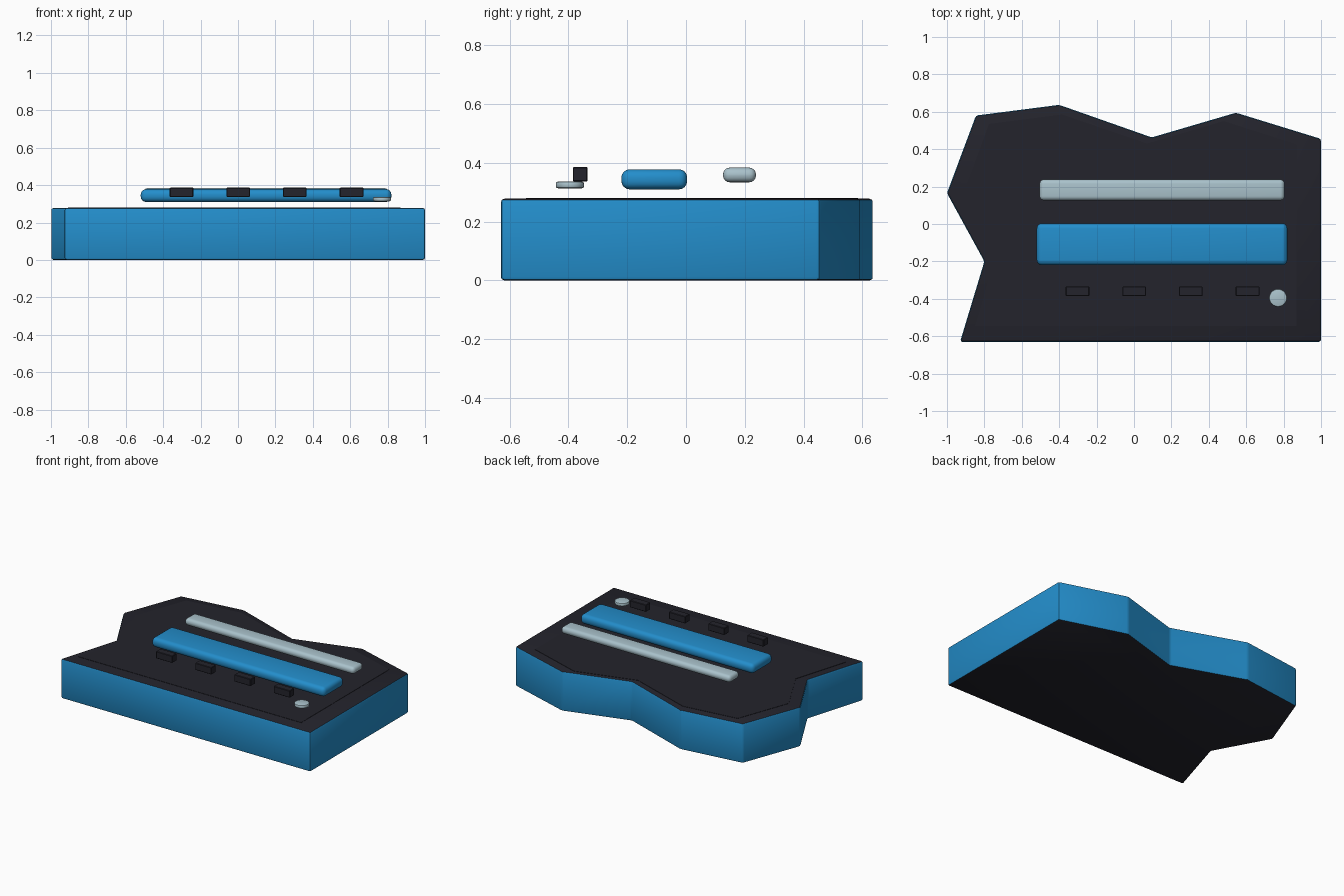
import bpy, bmesh, math

if "Cube" in bpy.data.objects:
    bpy.data.objects.remove(bpy.data.objects["Cube"])


def material(name, rgb):
    m = bpy.data.materials.new(name)
    m.diffuse_color = (*rgb, 1)
    m.use_nodes = True
    m.node_tree.nodes["Principled BSDF"].inputs["Base Color"].default_value = m.diffuse_color
    return m


BLUE = material("bright blue", (0.017, 0.27, 0.60))
DARK = material("dark charcoal", (0.017, 0.017, 0.025))
SILVER = material("pale silver", (0.40, 0.54, 0.60))


def finish(name, bm, mats):
    bmesh.ops.recalc_face_normals(bm, faces=bm.faces)
    me = bpy.data.meshes.new(name)
    bm.to_mesh(me)
    bm.free()
    ob = bpy.data.objects.new(name, me)
    bpy.context.collection.objects.link(ob)
    for m in mats:
        me.materials.append(m)
    bpy.context.view_layer.objects.active = ob
    ob.select_set(True)
    bpy.ops.object.shade_smooth_by_angle(angle=math.radians(35))
    ob.select_set(False)
    return ob


def bevel(bm, width, segments):
    bmesh.ops.bevel(bm, geom=bm.edges[:], offset=width, segments=segments,
                    profile=0.5, affect='EDGES')


def slab(name, outline, z0, z1, width, mats):
    """Extruded outline, caps dark and walls in the first material."""
    bm = bmesh.new()
    base = bm.faces.new([bm.verts.new((x, y, z0)) for x, y in outline])
    up = bmesh.ops.extrude_face_region(bm, geom=[base], use_keep_orig=True)
    for v in up["geom"]:
        if isinstance(v, bmesh.types.BMVert):
            v.co.z = z1
    bmesh.ops.recalc_face_normals(bm, faces=bm.faces)
    if width:
        bevel(bm, width, 2)
    bm.normal_update()
    for f in bm.faces:
        f.material_index = len(mats) - 1 if abs(f.normal.z) > 0.85 else 0
    return finish(name, bm, mats)


def box(name, x, y, z, width, segments, mat):
    bm = bmesh.new()
    bmesh.ops.create_cube(bm, size=1)
    for v in bm.verts:
        v.co = [(r[0] + r[1]) / 2 + c * (r[1] - r[0])
                for c, r in zip(v.co, (x, y, z))]
    bevel(bm, width, segments)
    return finish(name, bm, [mat])


# Body with its zigzag outline, and a thin panel on top
outline = [(-0.93, -0.63), (1, -0.63), (1, 0.455), (0.545, 0.595), (0.095, 0.463),
           (-0.40, 0.637), (-0.845, 0.58), (-1.0, 0.165), (-0.80, -0.20)]
panel = [(-0.85, -0.545), (0.87, -0.545), (0.87, 0.425), (0.48, 0.55), (0.07, 0.43),
         (-0.385, 0.585), (-0.775, 0.535), (-0.91, 0.165), (-0.735, -0.16)]
slab("body", outline, 0, 0.278, 0.012, [BLUE, DARK])
slab("top_panel", panel, 0.274, 0.28, 0, [DARK])

# Long bars hovering over the top
box("blue_bar", (-0.52, 0.82), (-0.22, 0.004), (0.31, 0.378), 0.028, 4, BLUE)
box("silver_bar", (-0.505, 0.805), (0.126, 0.238), (0.334, 0.384), 0.023, 4, SILVER)

# Row of small blocks
for i in range(4):
    cx = -0.302 + 0.303 * i
    box(f"block_{i + 1}", (cx - 0.063, cx + 0.063), (-0.385, -0.335),
        (0.337, 0.386), 0.003, 1, DARK)

# Round button
bm = bmesh.new()
bmesh.ops.create_cone(bm, cap_ends=True, segments=24, radius1=0.048,
                      radius2=0.048, depth=0.023)
for v in bm.verts:
    v.co.x += 0.77
    v.co.y -= 0.395
    v.co.z += 0.325
rims = [e for e in bm.edges if abs(e.verts[0].co.z - e.verts[1].co.z) < 1e-5]
bmesh.ops.bevel(bm, geom=rims, offset=0.007, segments=2, profile=0.5, affect='EDGES')
finish("button", bm, [SILVER])
